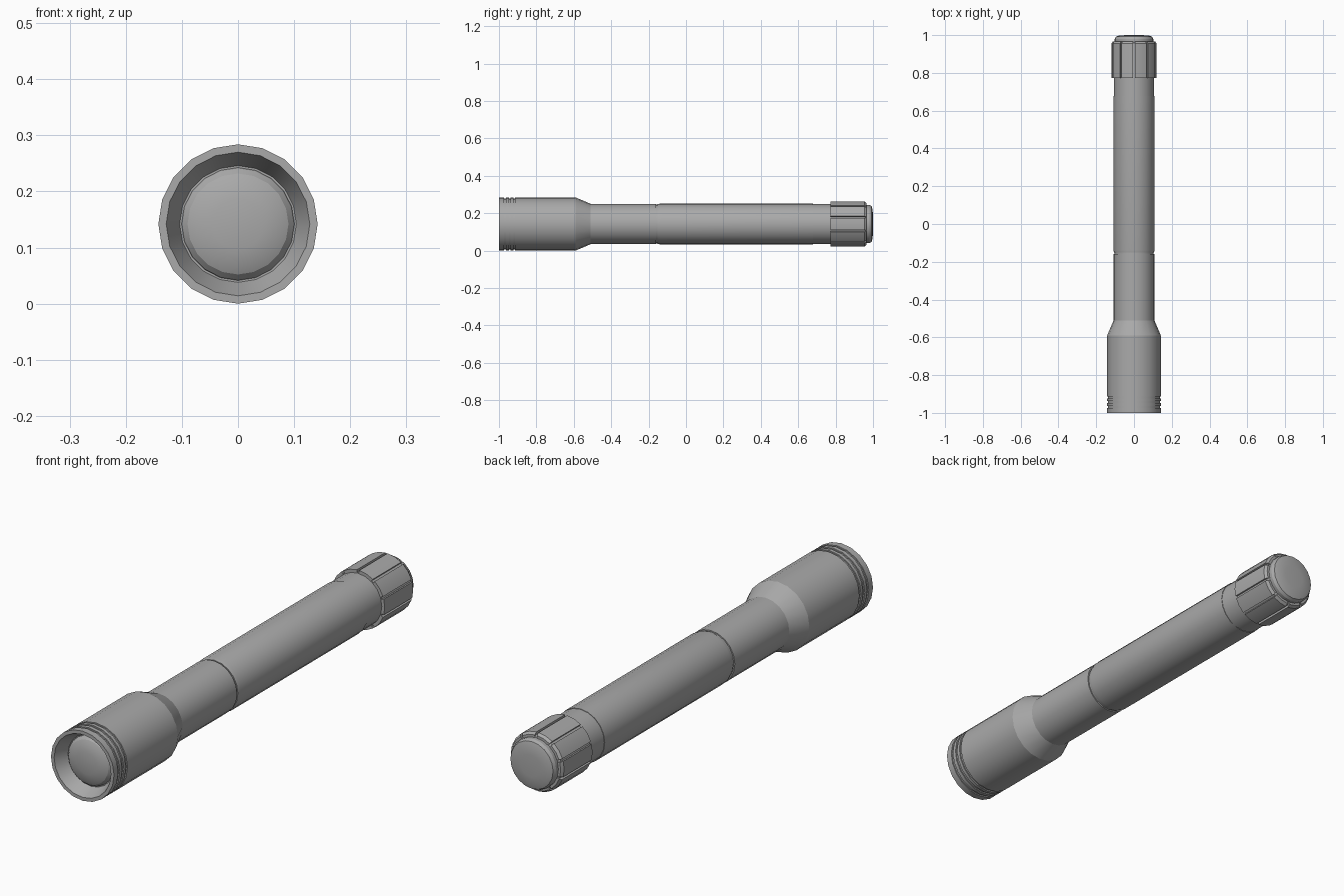
import bpy, bmesh, math
from mathutils import Matrix, Vector

if "Cube" in bpy.data.objects:
    bpy.data.objects.remove(bpy.data.objects["Cube"], do_unlink=True)

SIDES = 20
AXIS_Z = 0.142

grey = bpy.data.materials.new("grey_metal")
grey.use_nodes = True
GREY = (0.4, 0.4, 0.4, 1)
grey.diffuse_color = GREY
grey.node_tree.nodes["Principled BSDF"].inputs["Base Color"].default_value = GREY


def finish(name, bm):
    """Turn a bmesh into a smooth-shaded object with crisp edges."""
    bmesh.ops.remove_doubles(bm, verts=bm.verts, dist=0.0001)
    bmesh.ops.recalc_face_normals(bm, faces=bm.faces)
    mesh = bpy.data.meshes.new(name)
    bm.to_mesh(mesh)
    bm.free()
    mesh.materials.append(grey)
    ob = bpy.data.objects.new(name, mesh)
    bpy.context.collection.objects.link(ob)
    ob.location.z = AXIS_Z
    bpy.ops.object.select_all(action='DESELECT')
    ob.select_set(True)
    bpy.context.view_layer.objects.active = ob
    bpy.ops.object.shade_smooth_by_angle(angle=math.radians(22))
    return ob


def lathe(name, profile):
    """Revolve (y, radius) points around the long axis."""
    bm = bmesh.new()
    verts = [bm.verts.new((0, y, r)) for y, r in profile]
    edges = [bm.edges.new(pair) for pair in zip(verts, verts[1:])]
    bmesh.ops.spin(bm, geom=verts + edges, cent=(0, 0, 0), axis=(0, 1, 0),
                   angle=math.tau, steps=SIDES, use_merge=True)
    return finish(name, bm)


# Head: recessed bezel, three grip grooves, taper into the neck
head = [(-0.945, 0.0), (-0.945, 0.104), (-1.0, 0.128), (-1.0, 0.142)]
for y in (-0.968, -0.942, -0.918):
    head += [(y - 0.005, 0.142), (y - 0.005, 0.137),
             (y + 0.005, 0.137), (y + 0.005, 0.142)]
head += [(-0.59, 0.142), (-0.51, 0.108), (-0.16, 0.108), (-0.16, 0.1)]
lathe("head_and_neck", head)

# Domed lens
lathe("lens", [(-0.94, 0.102), (-0.951, 0.099), (-0.961, 0.09),
               (-0.968, 0.075), (-0.974, 0.045), (-0.976, 0.0)])

# Handle tube with a chamfered front edge and a narrow joint groove
lathe("handle_tube", [(-0.17, 0.103), (-0.152, 0.103), (-0.152, 0.106), (-0.138, 0.109),
                      (0.678, 0.109), (0.678, 0.104)])
lathe("rear_collar", [(0.67, 0.107), (0.79, 0.107)])

# Tail cap core and domed button
lathe("tail_cap_core", [(0.772, 0.1), (0.772, 0.111), (0.958, 0.111), (0.966, 0.1)])
lathe("tail_button", [(0.955, 0.102), (0.98, 0.102), (0.992, 0.096),
                      (0.997, 0.08), (1.0, 0.045), (1.0, 0.0)])

# Grip ribs around the tail cap
RIBS = 10
pitch = math.tau / RIBS
gap = math.radians(5)
section = [(0.772, 0.1), (0.772, 0.12), (0.955, 0.12), (0.966, 0.112), (0.966, 0.1)]
bm = bmesh.new()
for i in range(RIBS):
    turn = Matrix.Rotation(i * pitch + gap / 2, 4, 'Y')
    start = bm.faces.new([bm.verts.new(turn @ Vector((0, y, r))) for y, r in section])
    end = bmesh.ops.duplicate(bm, geom=[start])["geom"]
    bmesh.ops.spin(bm, geom=end, cent=(0, 0, 0), axis=(0, 1, 0),
                   angle=pitch - gap, steps=2)
    # The doubled starting face is kept once by the weld
finish("tail_cap_ribs", bm)
